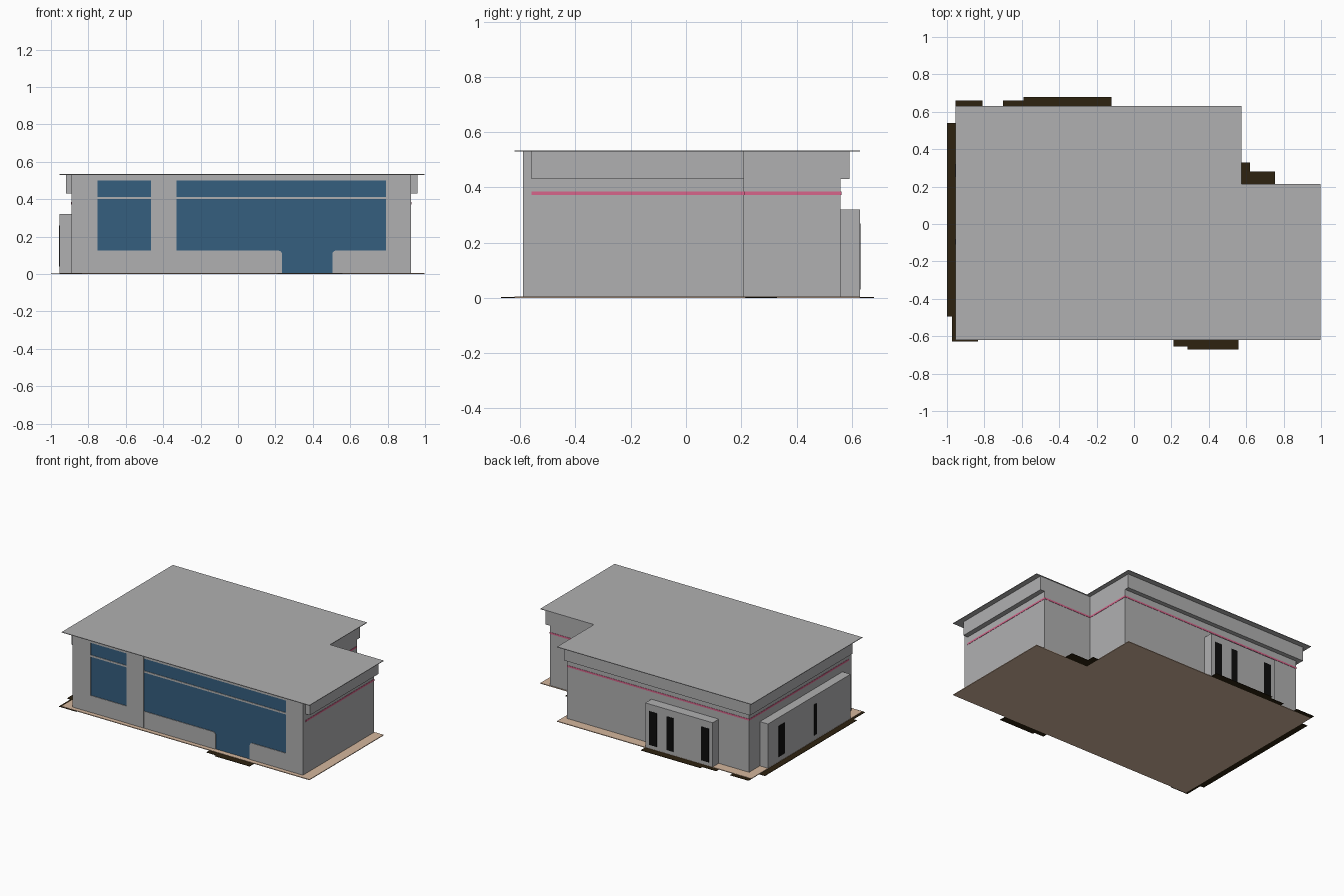
import bpy, bmesh, math
from mathutils import Vector

if "Cube" in bpy.data.objects:
    bpy.data.objects.remove(bpy.data.objects["Cube"])

# Flat colours
def material(name, rgb):
    m = bpy.data.materials.new(name)
    m.diffuse_color = (*rgb, 1)
    m.use_nodes = True
    m.node_tree.nodes["Principled BSDF"].inputs["Base Color"].default_value = m.diffuse_color
    return m

GREY = material("concrete_grey", (0.434, 0.434, 0.44))
BLUE = material("glass_blue", (0.036, 0.114, 0.212))
TAN = material("floor_tan", (0.66, 0.47, 0.34))
BROWN = material("ground_brown", (0.027, 0.016, 0.005))
PINK = material("stripe_pink", (0.68, 0.13, 0.26))
BLACK = material("window_black", (0.004, 0.004, 0.004))


def prism(name, pts, a, b, mat, axis='Z'):
    """Extrude a 2D outline from a to b, along Z (outline x,y) or Y (outline x,z)."""
    place = (lambda p, t: (p[0], p[1], t)) if axis == 'Z' else (lambda p, t: (p[0], t, p[1]))
    bm = bmesh.new()
    face = bm.faces.new([bm.verts.new(place(p, a)) for p in pts])
    ext = bmesh.ops.extrude_face_region(bm, geom=[face])
    verts = [g for g in ext['geom'] if isinstance(g, bmesh.types.BMVert)]
    bmesh.ops.translate(bm, verts=verts, vec=Vector(place((0, 0), b - a)))
    bmesh.ops.recalc_face_normals(bm, faces=bm.faces)
    me = bpy.data.meshes.new(name)
    bm.to_mesh(me)
    bm.free()
    me.materials.append(mat)
    ob = bpy.data.objects.new(name, me)
    bpy.context.collection.objects.link(ob)
    return ob


def box(name, x0, x1, y0, y1, z0, z1, mat):
    return prism(name, [(x0, y0), (x1, y0), (x1, y1), (x0, y1)], z0, z1, mat)


def ell(x0, x1, xn, y0, y1, yn):
    """L-shaped outline with the back right corner notched out."""
    return [(x0, y0), (x1, y0), (x1, yn), (xn, yn), (xn, y1), (x0, y1)]


# Floor, body and roof
prism("floor", ell(-0.955, 0.997, 0.575, -0.62, 0.63, 0.215), 0, 0.005, TAN)
prism("body", ell(-0.89, 0.925, 0.545, -0.58, 0.56, 0.21), 0.005, 0.53, GREY)
prism("roof", ell(-0.955, 0.997, 0.575, -0.62, 0.63, 0.215), 0.53, 0.534, GREY)

# Front pillars
for i, (x0, x1) in enumerate([(-0.89, -0.75), (-0.465, -0.33), (0.79, 0.925)]):
    box(f"front_pillar_{i + 1}", x0, x1, -0.59, -0.57, 0.005, 0.53, GREY)

# Front glazing with header and transom bar
for i, (x0, x1) in enumerate([(-0.75, -0.465), (-0.33, 0.79)]):
    box(f"front_glass_{i + 1}", x0, x1, -0.585, -0.579, 0.005, 0.5, BLUE)
    box(f"header_{i + 1}", x0, x1, -0.589, -0.579, 0.5, 0.53, GREY)
    box(f"transom_bar_{i + 1}", x0, x1, -0.588, -0.579, 0.4, 0.413, GREY)

# Low front walls, rounded beside the doorway
def low_wall(name, x_far, x_door):
    r, s = 0.018, math.copysign(1, x_door - x_far)
    arc = [(x_door - s * r + s * r * math.cos(t), 0.125 - r + r * math.sin(t))
           for t in [k * math.pi / 10 for k in range(6)]]
    prism(name, [(x_far, 0.005), (x_door, 0.005)] + arc + [(x_far, 0.125)],
          -0.589, -0.579, GREY, 'Y')

box("low_wall_left", -0.75, -0.465, -0.589, -0.579, 0.005, 0.125, GREY)
low_wall("low_wall_middle", -0.33, 0.235)
low_wall("low_wall_right", 0.79, 0.505)

# Eave fascias
box("right_fascia", 0.925, 0.96, -0.56, 0.21, 0.43, 0.53, GREY)
box("back_fascia", -0.92, 0.545, 0.56, 0.592, 0.43, 0.53, GREY)
box("left_fascia", -0.92, -0.89, -0.56, 0.56, 0.43, 0.53, GREY)

# Pink stripe on the side and back walls
Z0, Z1, T = 0.373, 0.385, 0.002
box("right_stripe", 0.925, 0.925 + T, -0.56, 0.21, Z0, Z1, PINK)
box("notch_side_stripe", 0.545, 0.545 + T, 0.21, 0.56, Z0, Z1, PINK)
box("notch_back_stripe", 0.545, 0.925, 0.21, 0.21 + T, Z0, Z1, PINK)
box("back_stripe", -0.89, 0.545, 0.56, 0.56 + T, Z0, Z1, PINK)
box("left_stripe", -0.89 - T, -0.89, -0.56, 0.56, Z0, Z1, PINK)

# Window bays with dark slots
box("back_bay", -0.65, -0.12, 0.56, 0.629, 0.005, 0.32, GREY)
box("left_bay", -0.954, -0.89, -0.49, 0.44, 0.005, 0.32, GREY)
for i, (x0, x1) in enumerate([(-0.21, -0.15), (-0.34, -0.29), (-0.62, -0.56)]):
    box(f"back_slot_{i + 1}", x0, x1, 0.629, 0.631, 0.03, 0.27, BLACK)
for i, (y0, y1) in enumerate([(0.25, 0.32), (-0.11, -0.08)]):
    box(f"left_slot_{i + 1}", -0.956, -0.954, y0, y1, 0.04, 0.26, BLACK)

# Dark ground strips around the floor
strips = [(-1, -0.955, -0.495, 0.54), (-0.972, -0.955, -0.625, -0.495),
          (-0.972, -0.835, -0.627, -0.62), (-0.955, -0.81, 0.63, 0.66),
          (-0.7, -0.59, 0.63, 0.66), (-0.59, -0.12, 0.63, 0.68),
          (0.575, 0.62, 0.215, 0.33), (0.62, 0.755, 0.215, 0.28),
          (0.21, 0.285, -0.655, -0.62), (0.285, 0.56, -0.67, -0.62)]
for i, (x0, x1, y0, y1) in enumerate(strips):
    box(f"ground_strip_{i + 1}", x0, x1, y0, y1, 0, 0.003, BROWN)
